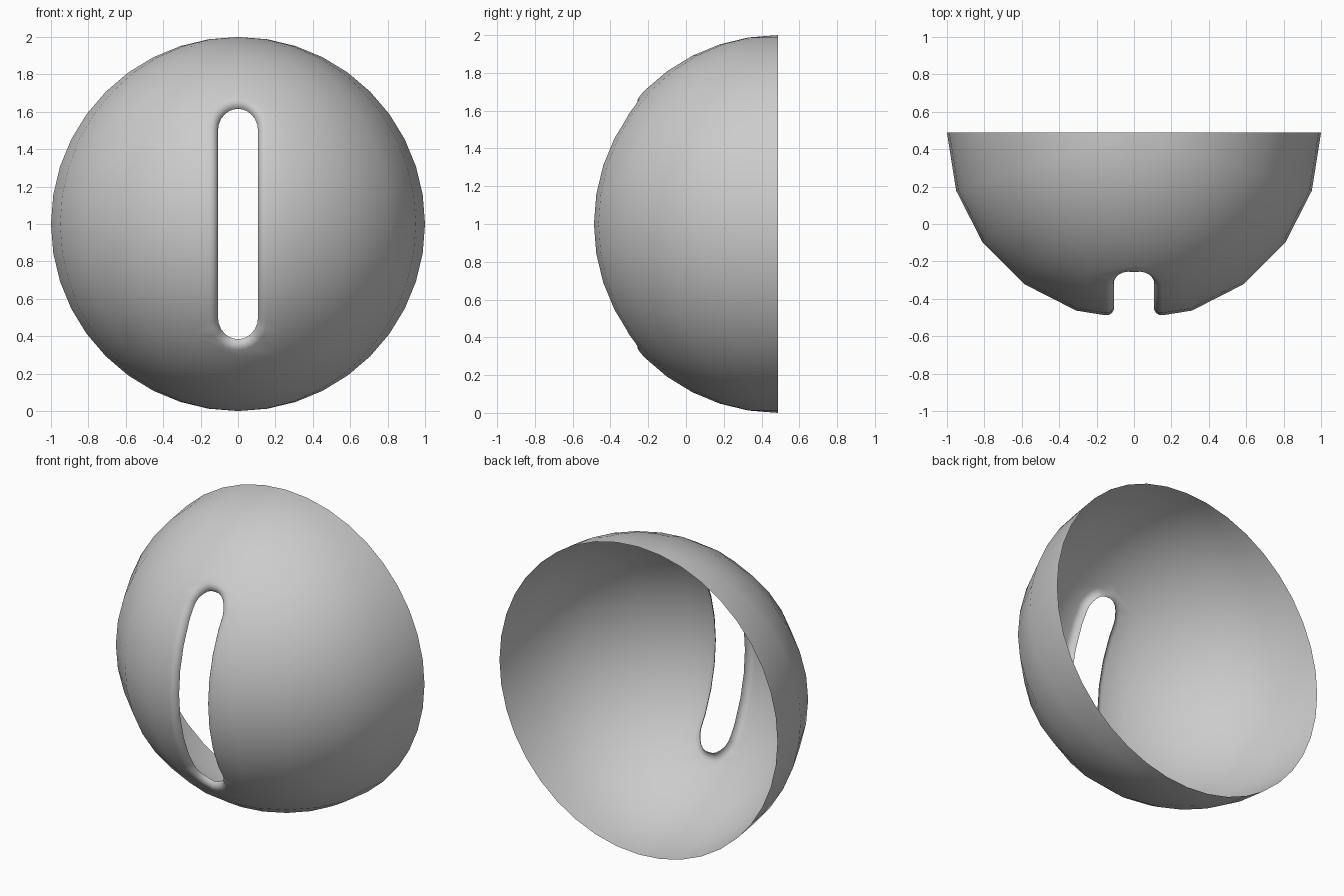
import bpy, bmesh, math
from mathutils import Vector

if "Cube" in bpy.data.objects:
    bpy.data.objects.remove(bpy.data.objects["Cube"])

C = Vector((0, 0.488, 1))           # sphere centre
HALF_W, ARC_Z, LIP = 0.155, 0.52, 0.042


def make_object(name, bm):
    mesh = bpy.data.meshes.new(name)
    bm.to_mesh(mesh)
    bm.free()
    ob = bpy.data.objects.new(name, mesh)
    bpy.context.collection.objects.link(ob)
    return ob


# sphere with upright poles
bm = bmesh.new()
bmesh.ops.create_uvsphere(bm, u_segments=20, v_segments=20, radius=1)
bmesh.ops.translate(bm, verts=bm.verts, vec=C)
shell = make_object("slotted_dome", bm)

# slot cutter: a stadium profile pushed through the front
bm = bmesh.new()
outline = []
for sign in (1, -1):
    for i in range(13):
        a = math.pi * i / 12
        outline.append((sign * HALF_W * math.cos(a),
                        1 + sign * (ARC_Z + HALF_W * math.sin(a))))
face = bm.faces.new([bm.verts.new((x, -1, z)) for x, z in outline])
ext = bmesh.ops.extrude_face_region(bm, geom=[face])
bmesh.ops.translate(bm, vec=(0, 1.3, 0),
                    verts=[g for g in ext["geom"] if isinstance(g, bmesh.types.BMVert)])
bmesh.ops.recalc_face_normals(bm, faces=bm.faces)
cutter = make_object("slot_cutter", bm)

mod = shell.modifiers.new("slot", "BOOLEAN")
mod.operation, mod.solver, mod.object = "DIFFERENCE", "EXACT", cutter
bpy.context.view_layer.objects.active = shell
shell.select_set(True)
bpy.ops.object.modifier_apply(modifier="slot")
bpy.data.objects.remove(cutter)

# keep only the front half of the skin
bm = bmesh.new()
bm.from_mesh(shell.data)
bmesh.ops.delete(bm, context="VERTS", geom=[
    v for v in bm.verts if v.co.y > C.y + 0.001 or (v.co - C).length < 0.9])
bmesh.ops.remove_doubles(bm, verts=bm.verts, dist=0.004)

# rounded lip rolling inward from the slot edge
rim = [e for e in bm.edges if e.is_boundary and all(v.co.y < C.y - 0.01 for v in e.verts)]
rows = {}
for v in {v for e in rim for v in e.verts}:
    n = (v.co - C).normalized()
    dz = v.co.z - 1
    out = Vector((v.co.x, 0, dz - max(-ARC_Z, min(ARC_Z, dz))))
    t = (out - n * out.dot(n)).normalized()
    rows[v] = [v]
    for k in range(1, 6):
        a = math.pi / 2 * k / 5
        rows[v].append(bm.verts.new(
            v.co - t * LIP * math.sin(a) - n * LIP * (1 - math.cos(a))))
for e in rim:
    loop = e.link_loops[0]
    a, b = loop.vert, loop.link_loop_next.vert
    for k in range(5):
        bm.faces.new((rows[b][k], rows[a][k], rows[a][k + 1], rows[b][k + 1]))

for f in bm.faces:
    f.smooth = True
bm.to_mesh(shell.data)
bm.free()
